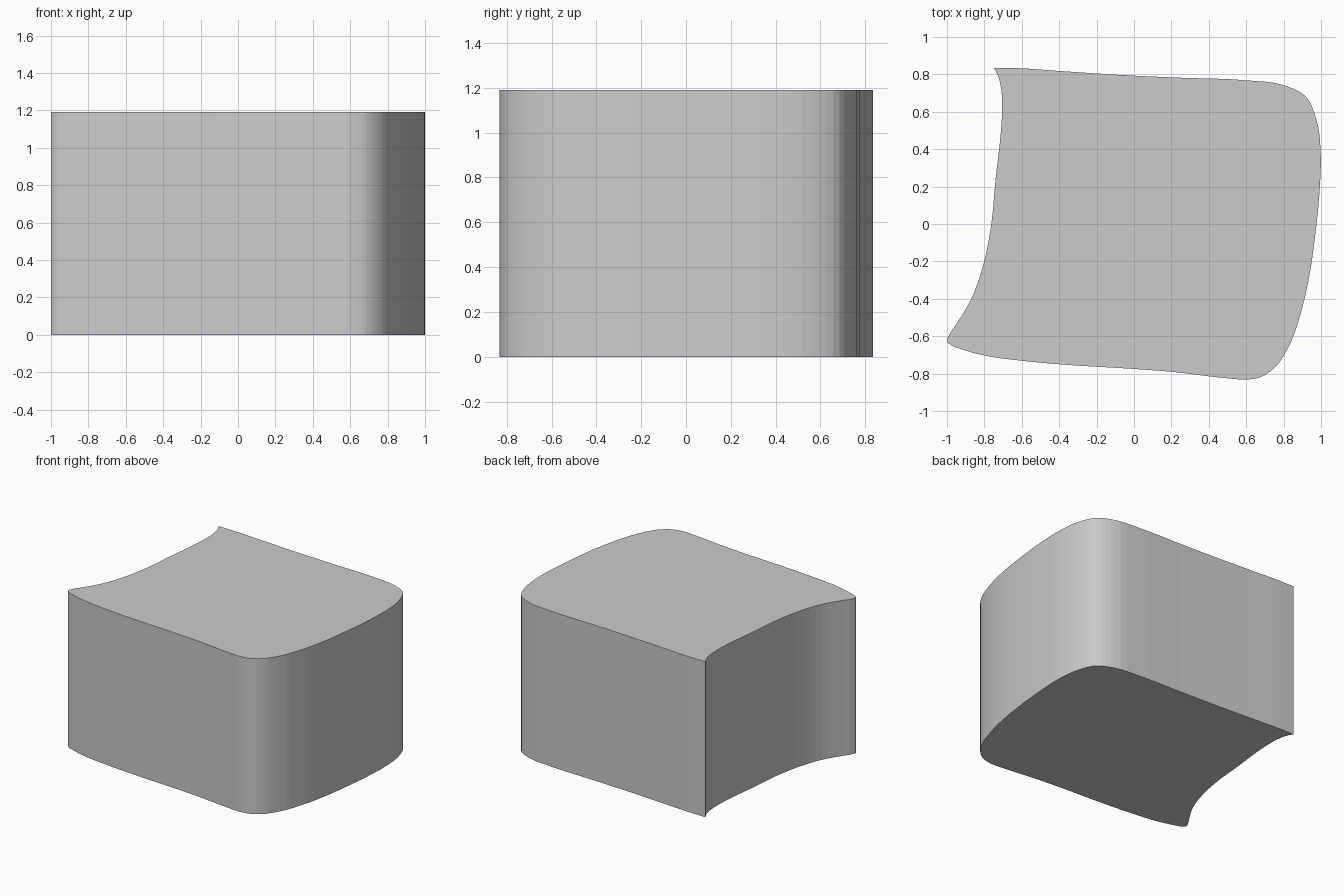
import bpy, bmesh
from mathutils import Vector
from mathutils.geometry import interpolate_bezier

if "Cube" in bpy.data.objects:
    bpy.data.objects.remove(bpy.data.objects["Cube"])

HEIGHT = 1.19
STEPS = 4

# Outline seen from above, clockwise from the sharp back-left corner
OUTLINE = [
    (-0.75, 0.835), (-0.62, 0.833), (-0.40, 0.818), (0, 0.793), (0.25, 0.782),
    (0.60, 0.768), (0.80, 0.742), (0.915, 0.685), (0.975, 0.56), (0.998, 0.38),
    (0.993, 0.19), (0.97, -0.05), (0.935, -0.29), (0.885, -0.50), (0.82, -0.67),
    (0.75, -0.77), (0.685, -0.815), (0.60, -0.832), (0.51, -0.826), (0.20, -0.79),
    (0, -0.775), (-0.40, -0.75), (-0.61, -0.73), (-0.80, -0.703), (-0.92, -0.67),
    (-0.985, -0.643), (-1.0, -0.625), (-0.99, -0.597), (-0.95, -0.535),
    (-0.87, -0.40), (-0.805, -0.215), (-0.765, -0.015), (-0.74, 0.24),
    (-0.713, 0.48), (-0.705, 0.615), (-0.71, 0.72), (-0.73, 0.80), (-0.75, 0.835)]


def smooth_path(points):
    """Open spline through the points; both ends meet in one sharp corner."""
    p = [Vector((x, y, 0)) for x, y in points]
    n = len(p)

    def slope(i):
        if i == 0:
            return (p[1] - p[0]).normalized()
        if i == n - 1:
            return (p[-1] - p[-2]).normalized()
        a, b = p[i] - p[i - 1], p[i + 1] - p[i]
        return (a / a.length * b.length + b / b.length * a.length).normalized()

    path = []
    for i in range(n - 1):
        reach = (p[i + 1] - p[i]).length / 3
        path += interpolate_bezier(p[i], p[i] + slope(i) * reach,
                                   p[i + 1] - slope(i + 1) * reach, p[i + 1],
                                   STEPS + 1)[:-1]
    return path


# Solid block: fill the outline and extrude it upward
bm = bmesh.new()
base = bm.faces.new([bm.verts.new(v) for v in smooth_path(OUTLINE)])
top = bmesh.ops.extrude_face_region(bm, geom=[base], use_keep_orig=True)
bmesh.ops.translate(bm, vec=(0, 0, HEIGHT),
                    verts=[g for g in top["geom"] if isinstance(g, bmesh.types.BMVert)])
bmesh.ops.recalc_face_normals(bm, faces=bm.faces[:])
mesh = bpy.data.meshes.new("curved_block")
bm.to_mesh(mesh)
bm.free()
block = bpy.data.objects.new("curved_block", mesh)
bpy.context.collection.objects.link(block)
